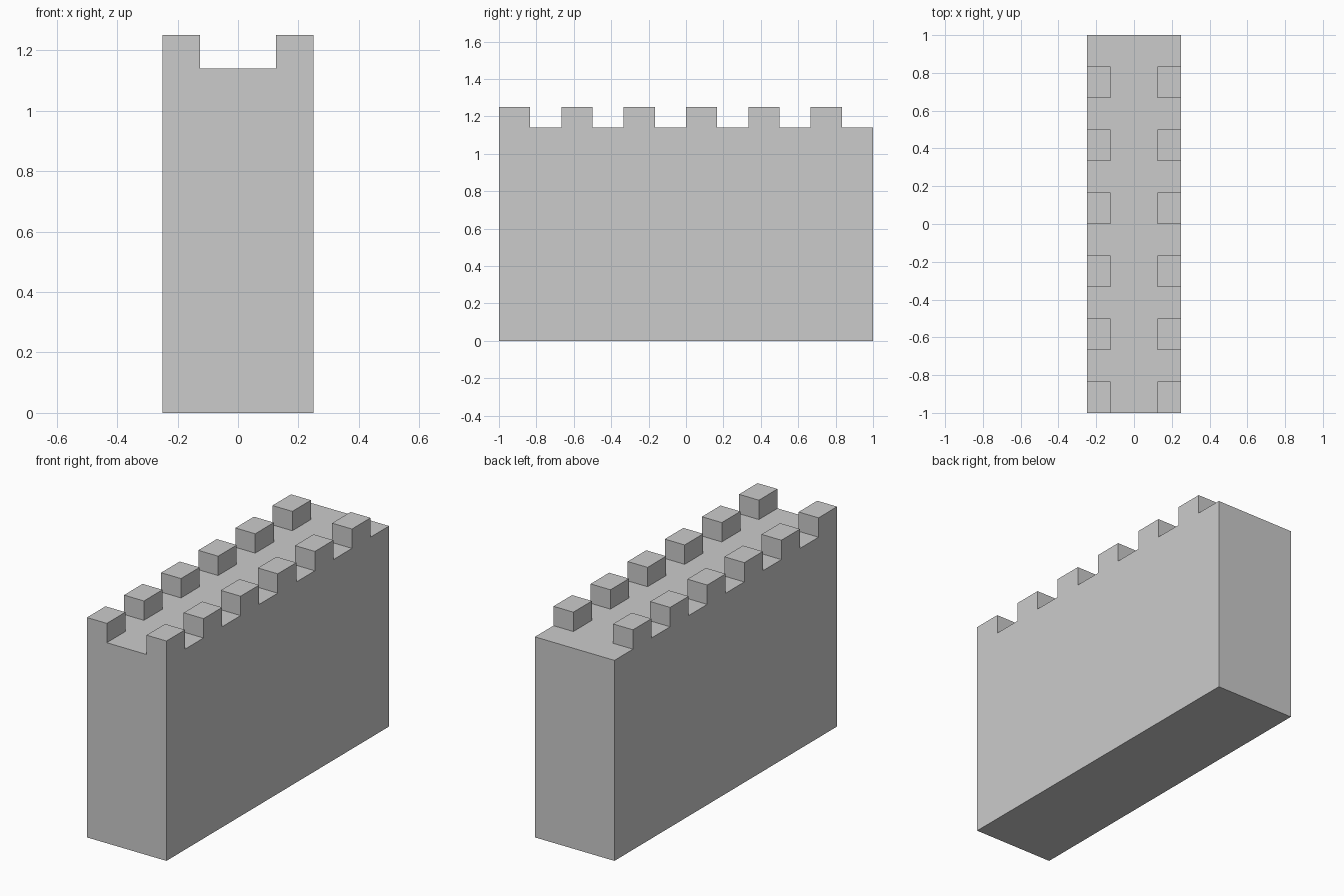
import bpy
import bmesh
from mathutils import Vector

if "Cube" in bpy.data.objects:
    bpy.data.objects.remove(bpy.data.objects["Cube"])

HALF_X, HALF_Y = 0.25, 1.0
WALK_Z, TOP_Z = 1.14, 1.25
STEPS = 12                      # alternating merlon / gap along the wall

# Wall body: a solid block standing on the ground
bm = bmesh.new()
bmesh.ops.create_cube(bm, size=1.0)
for v in bm.verts:
    v.co = Vector((v.co.x * 2 * HALF_X, v.co.y * 2 * HALF_Y, (v.co.z + 0.5) * WALK_Z))


def cut_top(co, normal):
    """Slice only the top deck (and its border edges) with a plane."""
    faces = [f for f in bm.faces if f.calc_center_median().z > WALK_Z - 1e-4]
    geom = set(faces)
    for f in faces:
        geom.update(f.edges)
        geom.update(f.verts)
    bmesh.ops.bisect_plane(bm, geom=list(geom), plane_co=co, plane_no=normal, dist=1e-5)


# Divide the deck into cells
for x in (-HALF_X / 2, HALF_X / 2):
    cut_top((x, 0, WALK_Z), (1, 0, 0))
pitch = 2 * HALF_Y / STEPS
for i in range(1, STEPS):
    cut_top((0, -HALF_Y + i * pitch, WALK_Z), (0, 1, 0))

# Merlons: raise every other cell along both long edges
cells = []
for f in bm.faces:
    c = f.calc_center_median()
    if c.z > WALK_Z - 1e-4 and abs(c.x) > HALF_X / 2:
        if int((c.y + HALF_Y) / pitch) % 2 == 0:
            cells.append(f)
for f in bmesh.ops.extrude_discrete_faces(bm, faces=[])["faces"] if not cells else []:
    pass
raised = bmesh.ops.extrude_face_region(bm, geom=cells)["geom"]
bmesh.ops.translate(bm, vec=(0, 0, TOP_Z - WALK_Z),
                    verts=[g for g in raised if isinstance(g, bmesh.types.BMVert)])
bmesh.ops.delete(bm, geom=[f for f in cells if f.is_valid], context='FACES_ONLY')
bmesh.ops.recalc_face_normals(bm, faces=bm.faces)

mesh = bpy.data.meshes.new("battlement_wall")
bm.to_mesh(mesh)
bm.free()
wall = bpy.data.objects.new("battlement_wall", mesh)
bpy.context.collection.objects.link(wall)
